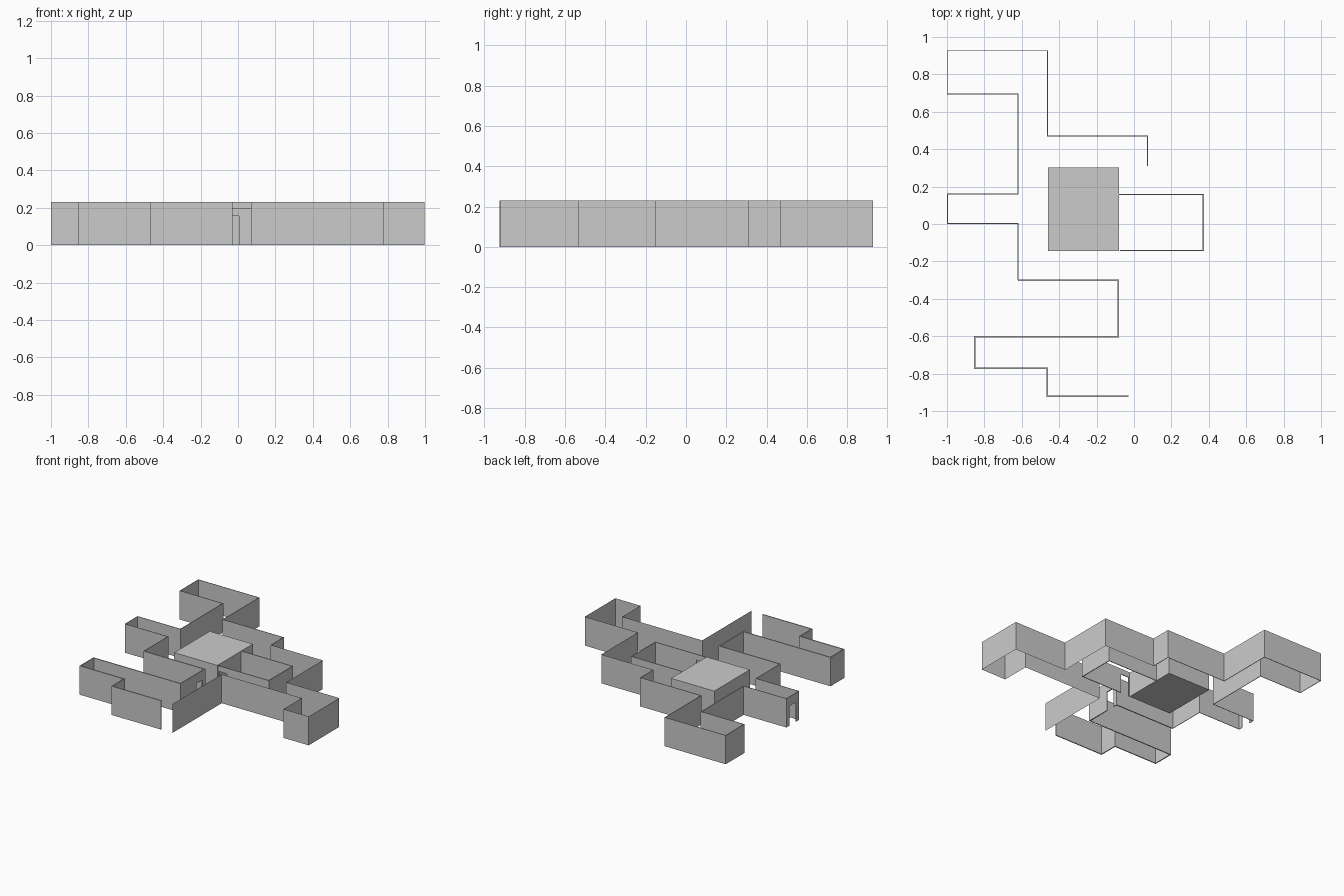
import bpy, bmesh

if "Cube" in bpy.data.objects:
    bpy.data.objects.remove(bpy.data.objects["Cube"])

DOOR_H = 0.155


def wall(name, path, height, thick, doors=()):
    """Upright wall along a path; doors lists the indices of segments left open at the bottom."""
    bm = bmesh.new()
    cols = [[bm.verts.new((x, y, z)) for z in (0, DOOR_H, height)] for x, y in path]
    for i in range(len(cols) - 1):
        a, b = cols[i], cols[i + 1]
        for k in range(2):
            if k == 0 and i in doors:
                continue
            bm.faces.new((a[k], b[k], b[k + 1], a[k + 1]))
    me = bpy.data.meshes.new(name)
    bm.to_mesh(me)
    bm.free()
    ob = bpy.data.objects.new(name, me)
    bpy.context.collection.objects.link(ob)
    if thick:
        m = ob.modifiers.new("thickness", "SOLIDIFY")
        m.thickness = thick
        m.offset = 0
        m.use_even_offset = True
    return ob


def box(name, lo, hi):
    bpy.ops.mesh.primitive_cube_add(size=1, location=[(a + b) / 2 for a, b in zip(lo, hi)])
    ob = bpy.context.object
    ob.name = name
    ob.scale = [b - a for a, b in zip(lo, hi)]
    return ob


# outer wall, front left, with a doorway into the entrance corridor
wall("front_left_wall",
     [(-0.03, -0.922), (-0.465, -0.922), (-0.465, -0.77), (-0.852, -0.77),
      (-0.852, -0.602), (-0.085, -0.602), (-0.085, -0.405), (-0.085, -0.33),
      (-0.085, -0.30), (-0.62, -0.30)], 0.23, 0.008, doors=(6,))

# outer wall, left and back, with a doorway in the left bay
wall("back_left_wall",
     [(-0.62, -0.30), (-0.62, 0.003), (-0.997, 0.003), (-0.997, 0.04), (-0.997, 0.12),
      (-0.997, 0.16), (-0.62, 0.16), (-0.62, 0.695), (-0.998, 0.695),
      (-0.998, 0.926), (-0.463, 0.926), (-0.463, 0.47), (0.072, 0.47),
      (0.072, 0.31)], 0.23, 0.004, doors=(3,))

# outer wall, right side (single sheet)
wall("right_wall",
     [(0.072, 0.31), (0.53, 0.31), (0.53, -0.15), (0.998, -0.15), (0.998, -0.535),
      (0.776, -0.535), (0.776, -0.305), (0.07, -0.305), (0.07, -0.922)], 0.23, 0)

# inner open room with a doorway at the front
wall("inner_room_wall",
     [(-0.08, 0.158), (0.37, 0.158), (0.37, -0.142), (0.005, -0.142),
      (-0.065, -0.142), (-0.075, -0.142)], 0.20, 0.006, doors=(3,))

# closed inner block
box("inner_block", (-0.461, -0.145, 0), (-0.08, 0.302, 0.20))
